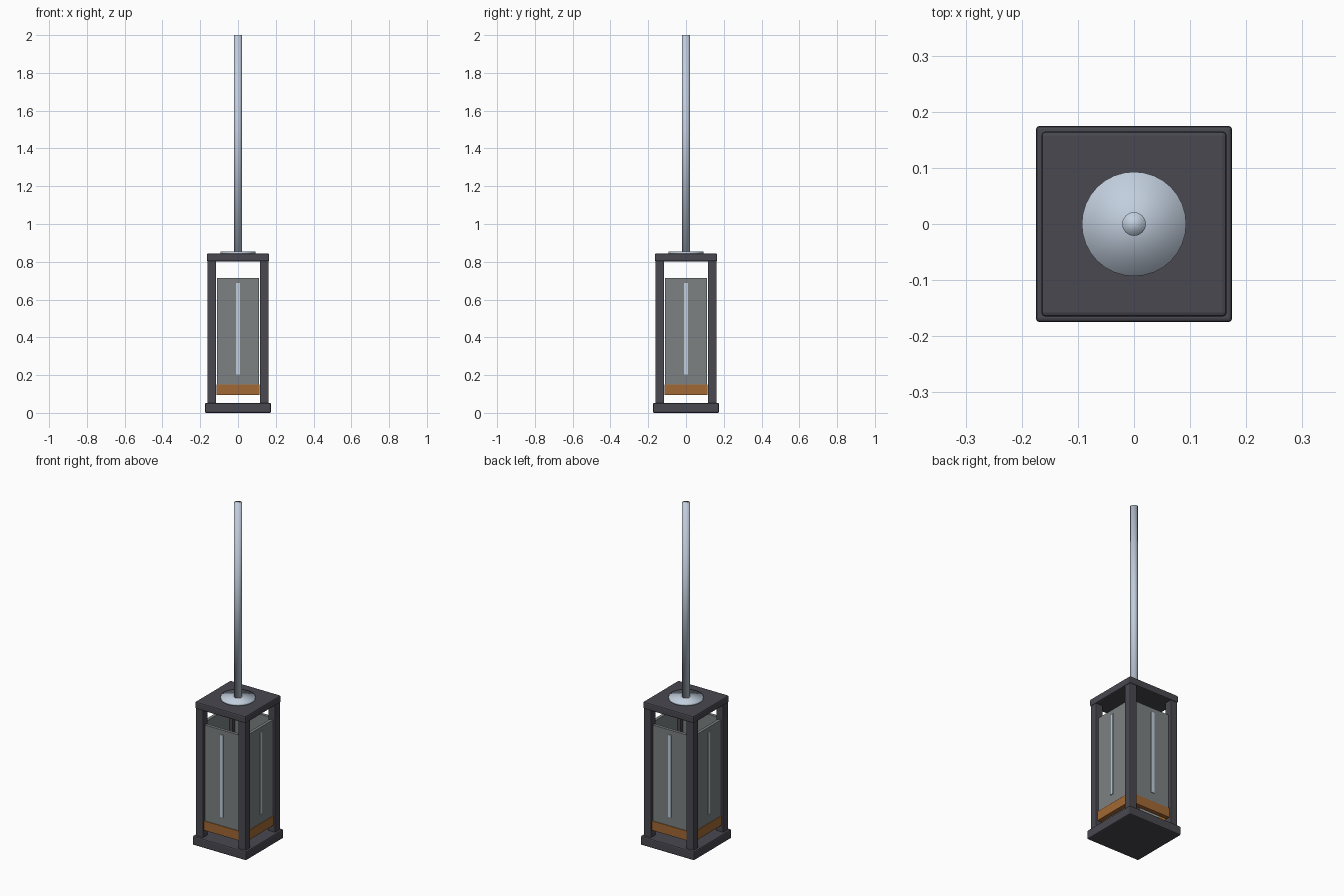
import bpy
import math

if "Cube" in bpy.data.objects:
    bpy.data.objects.remove(bpy.data.objects["Cube"])


def material(name, rgb):
    m = bpy.data.materials.new(name)
    m.diffuse_color = (*rgb, 1.0)
    m.use_nodes = True
    m.node_tree.nodes["Principled BSDF"].inputs["Base Color"].default_value = m.diffuse_color
    return m


CHARCOAL = material("charcoal metal", (0.065, 0.065, 0.08))
STEEL = material("pale steel", (0.54, 0.62, 0.73))
GLASS = material("grey glass", (0.20, 0.22, 0.225))
COPPER = material("copper trim", (0.36, 0.14, 0.035))


def box(name, centre, size, mat, bevel=0.0, turn=0.0):
    """Box, optionally bevelled, swung around the vertical axis by turn."""
    c, s = math.cos(turn), math.sin(turn)
    x, y, z = centre
    bpy.ops.mesh.primitive_cube_add(size=1, location=(c * x - s * y, s * x + c * y, z),
                                    rotation=(0, 0, turn))
    ob = bpy.context.object
    ob.name = name
    ob.scale = size
    bpy.ops.object.transform_apply(location=False, rotation=False, scale=True)
    ob.data.materials.append(mat)
    if bevel:
        mod = ob.modifiers.new("soft edges", 'BEVEL')
        mod.width = bevel
        mod.segments = 2
    return ob


def rod(name, radius, z0, z1, mat):
    """Fully smooth-shaded vertical cylinder."""
    bpy.ops.mesh.primitive_cylinder_add(vertices=32, radius=radius, depth=z1 - z0,
                                        location=(0, 0, (z0 + z1) / 2))
    ob = bpy.context.object
    ob.name = name
    ob.data.materials.append(mat)
    bpy.ops.object.shade_smooth()
    return ob


# Base and roof plates
box("base_plate", (0, 0, 0.0265), (0.35, 0.35, 0.053), CHARCOAL, 0.007)
box("roof_plate", (0, 0, 0.823), (0.33, 0.33, 0.042), CHARCOAL, 0.007)

# Each side: corner post, glass panel, copper sill and light strip
for i, side in enumerate(("front", "right", "back", "left")):
    a = i * math.pi / 2
    box(side + "_post", (-0.139, -0.139, 0.427), (0.046, 0.046, 0.758), CHARCOAL, 0.004, a)
    box(side + "_glass_panel", (0, -0.141, 0.431), (0.222, 0.018, 0.568), GLASS, 0, a)
    box(side + "_copper_sill", (0, -0.141, 0.122), (0.228, 0.027, 0.056), COPPER, 0.002, a)
    box(side + "_light_strip", (0, -0.152, 0.445), (0.021, 0.006, 0.485), STEEL, 0, a)

# Hanging stem with its ceiling-side collar
rod("stem_collar", 0.093, 0.842, 0.855, STEEL)
rod("stem", 0.021, 0.85, 2.0, STEEL)
